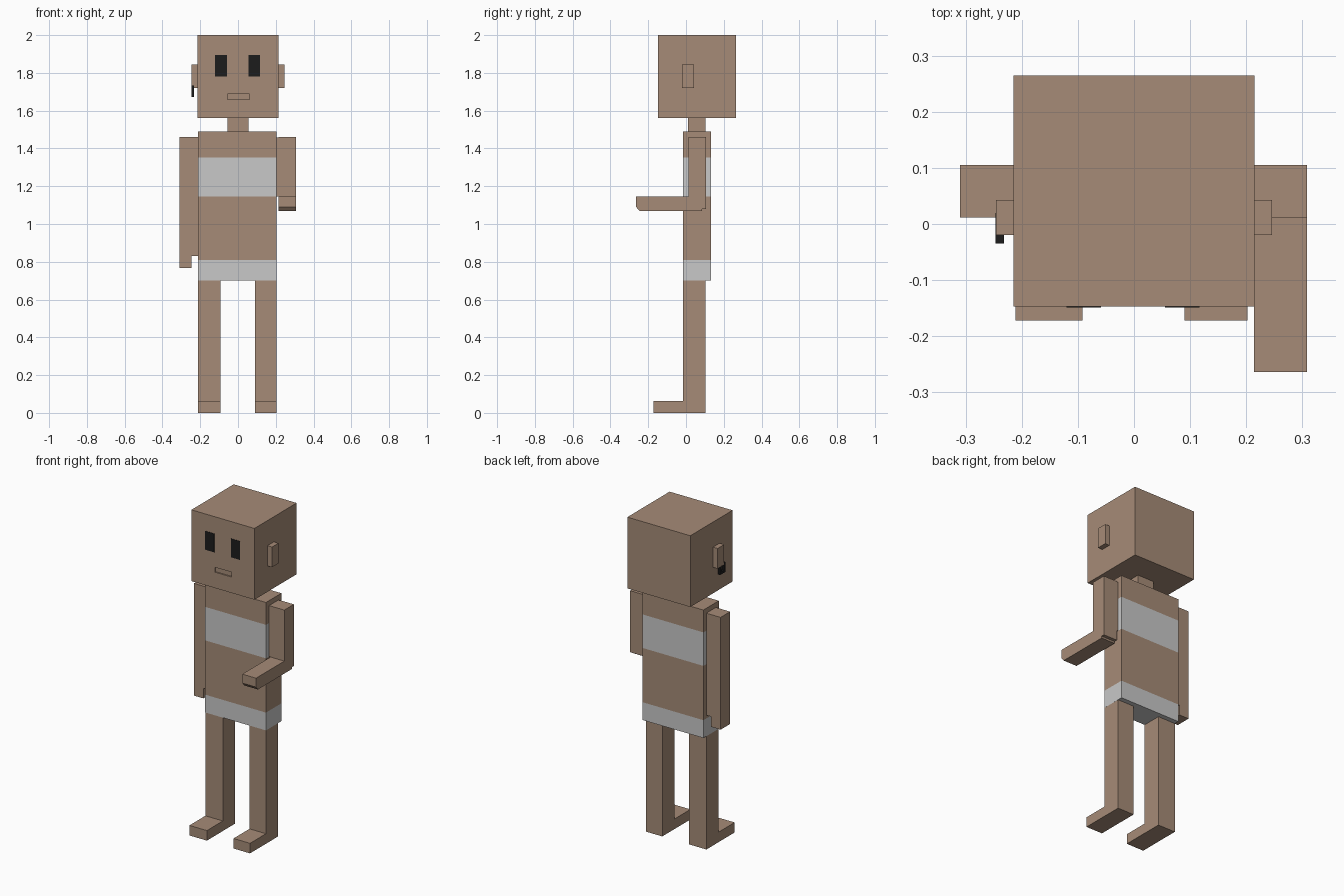
import bpy, bmesh
from mathutils import Vector

if "Cube" in bpy.data.objects:
    bpy.data.objects.remove(bpy.data.objects["Cube"])


def material(name, rgb):
    m = bpy.data.materials.new(name)
    m.diffuse_color = (*rgb, 1)
    m.use_nodes = True
    m.node_tree.nodes["Principled BSDF"].inputs["Base Color"].default_value = m.diffuse_color
    return m


SKIN = material("tan_brown", (0.38, 0.26, 0.185))
CLOTH = material("light_grey", (0.58, 0.58, 0.58))
BLACK = material("black", (0.012, 0.012, 0.012))


def finish(name, bm, mats):
    me = bpy.data.meshes.new(name)
    bmesh.ops.recalc_face_normals(bm, faces=bm.faces[:])
    bm.to_mesh(me)
    bm.free()
    for m in mats:
        me.materials.append(m)
    ob = bpy.data.objects.new(name, me)
    bpy.context.collection.objects.link(ob)
    return ob


def add_box(bm, x, y, z):
    """Axis-aligned box from (min, max) ranges."""
    for v in bmesh.ops.create_cube(bm, size=1)["verts"]:
        v.co = Vector([r[0] if c < 0 else r[1] for c, r in zip(v.co, (x, y, z))])


def box(name, x, y, z, mat=SKIN):
    bm = bmesh.new()
    add_box(bm, x, y, z)
    return finish(name, bm, [mat])


def prism(name, outline, lo, hi, axis):
    """Extrude a 2D outline along x (outline = y,z) or y (outline = x,z)."""
    bm = bmesh.new()
    place = (lambda a, b: (lo, a, b)) if axis == "x" else (lambda a, b: (a, lo, b))
    face = bm.faces.new([bm.verts.new(place(a, b)) for a, b in outline])
    new = bmesh.ops.extrude_face_region(bm, geom=[face])["geom"]
    step = Vector((hi - lo, 0, 0)) if axis == "x" else Vector((0, hi - lo, 0))
    bmesh.ops.translate(bm, vec=step, verts=[g for g in new if isinstance(g, bmesh.types.BMVert)])
    return finish(name, bm, [SKIN])


# head with a shallow cut mouth
head = box("head", (-0.215, 0.215), (-0.147, 0.265), (1.56, 2.0))
cutter = box("mouth_cutter", (-0.055, 0.06), (-0.2, -0.139), (1.658, 1.688))
cutter.hide_render = True
cutter.hide_viewport = True
cutter.display_type = "WIRE"
cut = head.modifiers.new("mouth", "BOOLEAN")
cut.operation = "DIFFERENCE"
cut.solver = "EXACT"
cut.object = cutter

# eyes and ears
for side, ex, s in (("left", -0.0895, -1), ("right", 0.086, 1)):
    box(side + "_eye", (ex - 0.031, ex + 0.031), (-0.149, -0.145), (1.78, 1.895), BLACK)
    box(side + "_ear", sorted((s * 0.21, s * 0.246)), (-0.02, 0.043), (1.72, 1.845))

# earring: a small hoop hanging under one ear
bm = bmesh.new()
for y, z in (((-0.035, -0.02), (1.672, 1.732)), ((-0.02, 0.005), (1.672, 1.687)),
             ((0.005, 0.02), (1.672, 1.722))):
    add_box(bm, (-0.247, -0.232), y, z)
finish("earring", bm, [BLACK])

box("neck", (-0.056, 0.056), (0.01, 0.102), (1.48, 1.57))

# torso, banded by height: chest wrap and shorts are grey
bm = bmesh.new()
add_box(bm, (-0.212, 0.203), (-0.017, 0.133), (0.70, 1.49))
for z in (0.81, 1.145, 1.352):
    bmesh.ops.bisect_plane(bm, geom=bm.verts[:] + bm.edges[:] + bm.faces[:],
                           plane_co=(0, 0, z), plane_no=(0, 0, 1))
for f in bm.faces:
    z = f.calc_center_median().z
    f.material_index = int(z < 0.81 or 1.145 < z < 1.352)
finish("torso", bm, [SKIN, CLOTH])

# legs with feet
LEG = [(-0.172, 0), (0.103, 0), (0.103, 0.702), (-0.0165, 0.702), (-0.0165, 0.062), (-0.172, 0.062)]
prism("left_leg", LEG, -0.2115, -0.092, "x")
prism("right_leg", LEG, 0.09, 0.2025, "x")

# hanging arm, stepped at the thumb
prism("left_arm", [(-0.31, 0.767), (-0.245, 0.767), (-0.245, 0.83), (-0.205, 0.83),
                   (-0.205, 1.46), (-0.31, 1.46)], 0.012, 0.105, "y")

# bent arm, reaching forward
prism("right_arm", [(-0.264, 1.09), (-0.245, 1.068), (0.085, 1.068), (0.085, 1.08), (0.105, 1.08),
                    (0.105, 1.46), (0.012, 1.46), (0.012, 1.145), (-0.264, 1.145)], 0.214, 0.308, "x")
box("right_shoulder", (0.2, 0.215), (0.013, 0.104), (1.145, 1.459))
